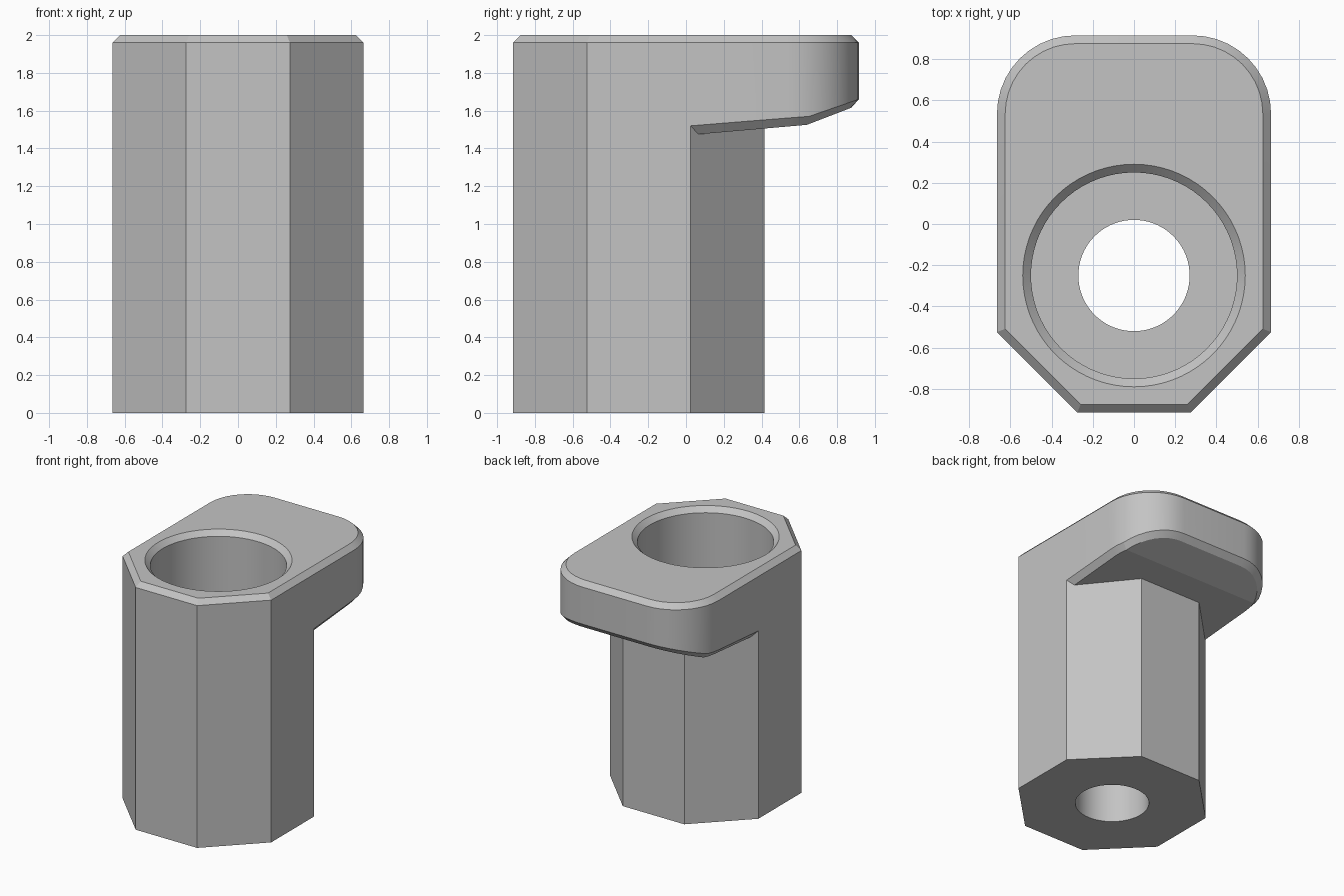
import bpy, bmesh
from math import sin, cos, pi, radians

cube = bpy.data.objects.get("Cube")
if cube:
    bpy.data.objects.remove(cube, do_unlink=True)

APOTHEM, HALF_SIDE, AXIS_Y = 0.665, 0.275, -0.25
BACK_Y, CORNER_R, CHAMFER, TOP = 0.915, 0.38, 0.04, 2.0
STEPS = 10


def outline(inset):
    """Plan of the head: half octagon in front, rounded rectangle behind."""
    w = APOTHEM - inset
    s = HALF_SIDE * w / APOTHEM
    front = [(-w, AXIS_Y - s), (-s, AXIS_Y - w), (s, AXIS_Y - w), (w, AXIS_Y - s)]
    r = CORNER_R - inset
    cx, cy = APOTHEM - CORNER_R, BACK_Y - CORNER_R
    arc = [(cx + r * cos(i * pi / 2 / STEPS), cy + r * sin(i * pi / 2 / STEPS))
           for i in range(STEPS + 1)]
    # the side points follow the diagonal back faces of the shaft
    right = [(w, AXIS_Y + HALF_SIDE + inset)] + arc
    return front + right + [(-x, y) for x, y in reversed(right)]


def underside(y):
    """Height of the sloping, creased underside of the overhang."""
    if y < 0.64:
        return 1.475 + (y - 0.065) * 0.087
    return 1.525 + (y - 0.64) * 0.385


outer, inner = outline(0), outline(CHAMFER)
n = len(outer)
side_r, side_l = 4, n - 1
crease_r = side_r + 3
crease_l = side_l - 3

bm = bmesh.new()
vert = lambda x, y, z: bm.verts.new((x, y, z))
face = bm.faces.new

# Top cap and its chamfer
cap = [vert(x, y, TOP) for x, y in inner]
rim = [vert(x, y, TOP - CHAMFER) for x, y in outer]
face(cap)
for i in range(n):
    j = (i + 1) % n
    face((cap[i], cap[j], rim[j], rim[i]))

# Overhang wall, lower chamfer and creased underside
back = range(side_r, n)
low = {i: vert(*outer[i], underside(inner[i][1]) + 0.045) for i in back}
under = {i: vert(*inner[i], underside(inner[i][1])) for i in back}
for i in range(side_r, side_l):
    face((rim[i], rim[i + 1], low[i + 1], low[i]))
    face((low[i], low[i + 1], under[i + 1], under[i]))
neck = [vert(x, AXIS_Y + APOTHEM, underside(AXIS_Y + APOTHEM))
        for x in (HALF_SIDE, -HALF_SIDE)]
face([under[i] for i in range(crease_r, crease_l + 1)])
face([under[i] for i in range(side_r, crease_r + 1)]
     + [under[i] for i in range(crease_l, side_l + 1)] + neck[::-1])

# Octagonal shaft
foot = [vert(x, y, 0) for x, y in outer[:side_r + 1]]
foot += [vert(x, AXIS_Y + APOTHEM, 0) for x in (HALF_SIDE, -HALF_SIDE)]
foot.append(vert(*outer[side_l], 0))
face(foot)
for i in range(3):
    face((foot[i], foot[i + 1], rim[i + 1], rim[i]))
face((foot[3], foot[4], low[side_r], rim[side_r], rim[3]))
face((foot[4], foot[5], neck[0], under[side_r], low[side_r]))
face((foot[5], foot[6], neck[1], neck[0]))
face((foot[6], foot[7], low[side_l], under[side_l], neck[1]))
face((foot[7], foot[0], rim[0], rim[side_l], low[side_l]))


def make_object(name, mesh_bm):
    bmesh.ops.recalc_face_normals(mesh_bm, faces=mesh_bm.faces)
    mesh = bpy.data.meshes.new(name)
    mesh_bm.to_mesh(mesh)
    mesh_bm.free()
    obj = bpy.data.objects.new(name, mesh)
    bpy.context.collection.objects.link(obj)
    return obj


body = make_object("clamp_body", bm)

# Stepped bore: through hole, wide socket, flared mouth
bm = bmesh.new()
SIDES = 72
rings = []
for r, z in [(0.27, -0.1), (0.27, 0.5), (0.5, 0.5), (0.5, 1.96), (0.6, 2.06)]:
    rings.append([bm.verts.new((r * cos(2 * pi * k / SIDES),
                                AXIS_Y + r * sin(2 * pi * k / SIDES), z))
                  for k in range(SIDES)])
for a, b in zip(rings, rings[1:]):
    for k in range(SIDES):
        m = (k + 1) % SIDES
        bm.faces.new((a[k], a[m], b[m], b[k]))
bm.faces.new(rings[0])
bm.faces.new(rings[-1])
cutter = make_object("bore_cutter", bm)

# Plain grey plastic
grey = bpy.data.materials.new("plain_grey")
grey.use_nodes = True
colour = (0.55, 0.55, 0.55, 1)
grey.diffuse_color = colour
grey.node_tree.nodes["Principled BSDF"].inputs["Base Color"].default_value = colour
for obj in (body, cutter):
    obj.data.materials.append(grey)

# Cut the bore, then drop the cutter
bpy.ops.object.select_all(action="DESELECT")
body.select_set(True)
bpy.context.view_layer.objects.active = body
bore = body.modifiers.new("bore", "BOOLEAN")
bore.operation = "DIFFERENCE"
bore.solver = "EXACT"
bore.object = cutter
bpy.ops.object.modifier_apply(modifier=bore.name)
bpy.data.objects.remove(cutter, do_unlink=True)
bpy.ops.object.shade_smooth_by_angle(angle=radians(12))
